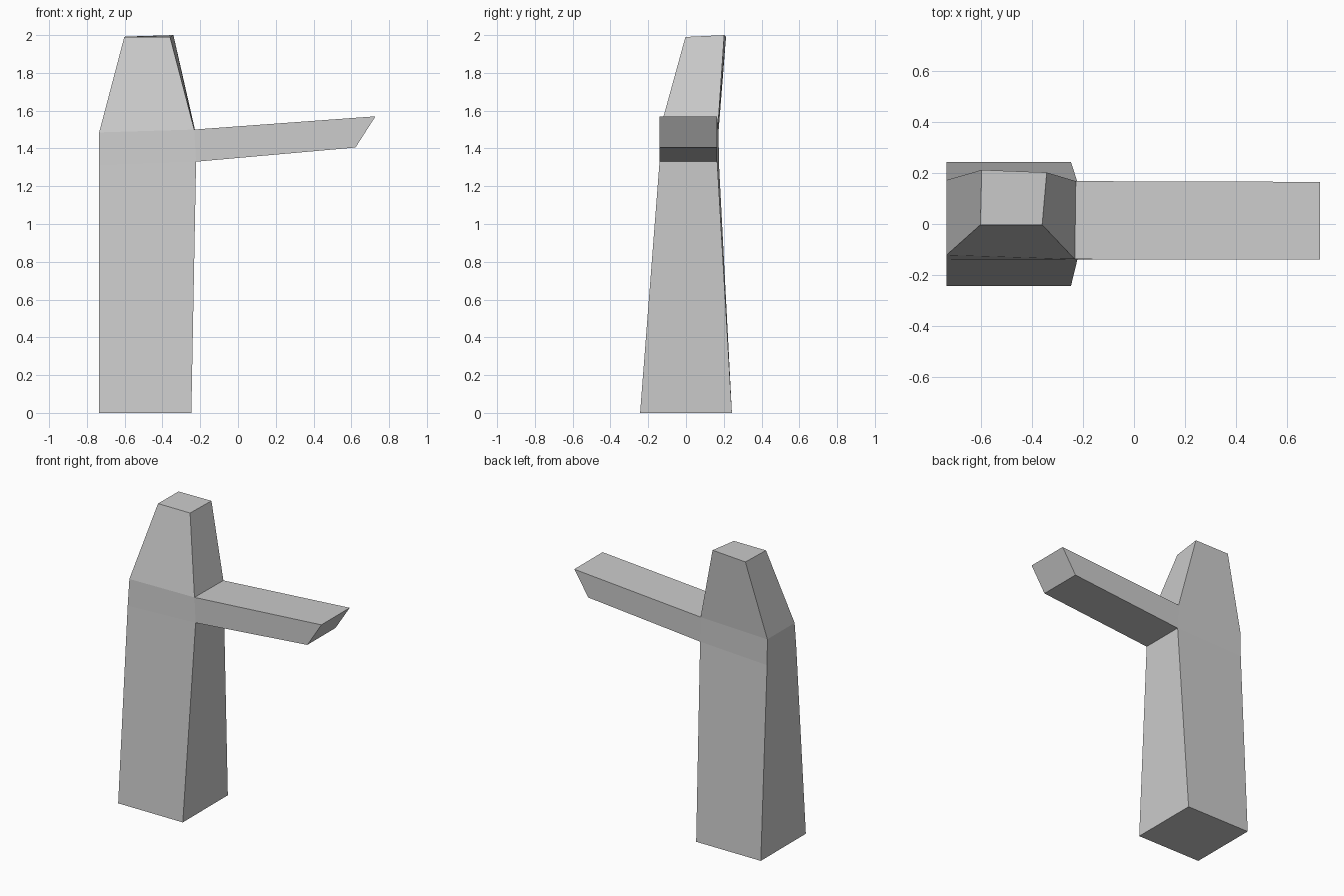
import bpy, bmesh

if "Cube" in bpy.data.objects:
    bpy.data.objects.remove(bpy.data.objects["Cube"])

bm = bmesh.new()


def ring(points):
    return [bm.verts.new(p) for p in points]


def bridge(a, b, skip=None):
    for i in range(4):
        if i != skip:
            j = (i + 1) % 4
            bm.faces.new((a[i], a[j], b[j], b[i]))


# Column cross-sections: front left, front right, back right, back left
base = ring([(-.735, -.243, 0), (-.247, -.243, 0), (-.247, .243, 0), (-.735, .243, 0)])
low = ring([(-.735, -.14, 1.31), (-.222, -.14, 1.33), (-.222, .165, 1.33), (-.735, .175, 1.31)])
high = ring([(-.735, -.122, 1.485), (-.232, -.138, 1.5), (-.228, .168, 1.5), (-.735, .172, 1.485)])
top = ring([(-.602, -.003, 1.99), (-.36, -.003, 1.99), (-.342, .202, 2), (-.597, .212, 1.992)])

# Column, left open on the right where the arm grows out
bridge(base, low)
bridge(low, high, skip=1)
bridge(high, top)
bm.faces.new(base[::-1])
bm.faces.new(top)

# Arm with slanted end
root = [low[1], low[2], high[2], high[1]]
tip = ring([(.622, -.14, 1.405), (.622, .165, 1.405), (.728, .165, 1.57), (.728, -.14, 1.57)])
bridge(root, tip)
bm.faces.new(tip)

bmesh.ops.recalc_face_normals(bm, faces=bm.faces)
mesh = bpy.data.meshes.new("post_with_arm")
bm.to_mesh(mesh)
bm.free()
bpy.context.collection.objects.link(bpy.data.objects.new("post_with_arm", mesh))
